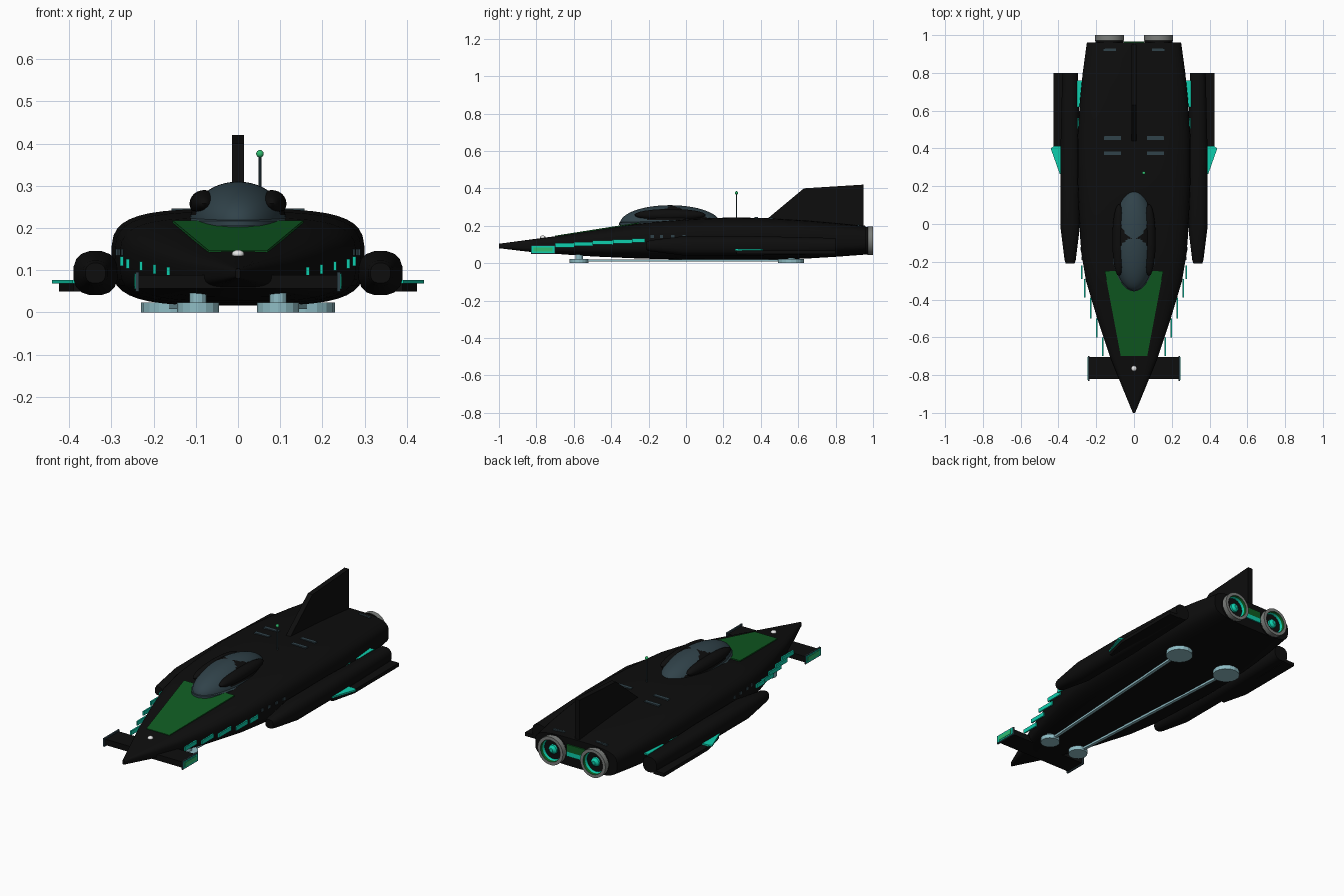
import bpy, bmesh, math
from mathutils import Matrix, Vector

if "Cube" in bpy.data.objects:
    bpy.data.objects.remove(bpy.data.objects["Cube"])


def material(name, r, g, b):
    m = bpy.data.materials.new(name)
    m.diffuse_color = (r, g, b, 1)
    m.use_nodes = True
    m.node_tree.nodes["Principled BSDF"].inputs["Base Color"].default_value = m.diffuse_color
    return m


BLACK = material("hull black", 0.004, 0.004, 0.004)
GREEN = material("panel green", 0.005, 0.105, 0.016)
BRIGHT = material("bright green", 0.03, 0.5, 0.16)
TEAL = material("teal glow", 0.004, 0.62, 0.42)
SLATE = material("slate glass", 0.03, 0.055, 0.068)
PALE = material("pale blue metal", 0.27, 0.5, 0.55)
GREY = material("nozzle grey", 0.2, 0.21, 0.2)
WHITE = material("white lamp", 0.85, 0.85, 0.85)


def finish(name, bm, mats, smooth=None):
    bmesh.ops.recalc_face_normals(bm, faces=bm.faces)
    me = bpy.data.meshes.new(name)
    bm.to_mesh(me)
    bm.free()
    for m in mats:
        me.materials.append(m)
    ob = bpy.data.objects.new(name, me)
    bpy.context.collection.objects.link(ob)
    if smooth:
        bpy.ops.object.select_all(action='DESELECT')
        ob.select_set(True)
        bpy.context.view_layer.objects.active = ob
        bpy.ops.object.shade_smooth_by_angle(angle=math.radians(smooth))
    return ob


def loft(name, rings, mats, smooth=35, band=lambda i: 0):
    """Skin a list of equal point rings and cap both ends."""
    bm = bmesh.new()
    rows = [[bm.verts.new(p) for p in r] for r in rings]
    n = len(rows[0])
    for i in range(len(rows) - 1):
        for j in range(n):
            k = (j + 1) % n
            f = bm.faces.new((rows[i][j], rows[i][k], rows[i + 1][k], rows[i + 1][j]))
            f.material_index = band(i)
    bm.faces.new(rows[0])
    bm.faces.new(rows[-1]).material_index = band(len(rows) - 1)
    return finish(name, bm, mats, smooth)


def ring(x, y, z, rx, rz, n, power=2.0):
    pts = []
    for j in range(n):
        a = 2 * math.pi * (j + 0.5) / n
        c, s = math.cos(a), math.sin(a)
        pts.append((x + rx * math.copysign(abs(c) ** (2 / power), c), y,
                    z + rz * math.copysign(abs(s) ** (2 / power), s)))
    return pts


def prism(name, base, shift, mat):
    """Extrude a polygon of 3D points along a vector."""
    s = Vector(shift)
    return loft(name, [base, [Vector(p) + s for p in base]], [mat], None)


def box(name, x, y, z, mat):
    base = [(x[0], y[0], z[0]), (x[1], y[0], z[0]), (x[1], y[1], z[0]), (x[0], y[1], z[0])]
    return prism(name, base, (0, 0, z[1] - z[0]), mat)


def ellipsoid(name, c, r, mats, seg=24, rule=None):
    bm = bmesh.new()
    bmesh.ops.create_uvsphere(bm, u_segments=seg, v_segments=seg // 2, radius=1,
                              matrix=Matrix.Translation(c) @ Matrix.Diagonal((*r, 1)))
    if rule:
        for f in bm.faces:
            f.material_index = rule(f.calc_center_median())
    return finish(name, bm, mats, 60)


def disc(name, x, y, z0, z1, r, n, mat):
    base = [(x + r * math.cos(2 * math.pi * i / n), y + r * math.sin(2 * math.pi * i / n), z0)
            for i in range(n)]
    return prism(name, base, (0, 0, z1 - z0), mat)


# Hull: y, half width, bottom, top
HULL = [(-1, .006, .08, .104), (-.85, .068, .062, .124), (-.7, .128, .05, .144),
        (-.5, .195, .036, .175), (-.3, .255, .027, .206), (-.15, .28, .022, .224),
        (.05, .292, .018, .238), (.25, .30, .016, .245), (.45, .30, .018, .241),
        (.65, .287, .025, .229), (.8, .272, .034, .216), (.96, .25, .046, .2)]
loft("hull", [ring(0, y, (a + b) / 2, w, (b - a) / 2, 40, 3.6) for y, w, a, b in HULL], [BLACK])

# Nose panel and lamp
prism("nose_panel", [(-.07, -.7, .141), (.07, -.7, .141), (.155, -.25, .212), (-.155, -.25, .212)],
      (0, 0, .006), GREEN)
ellipsoid("nose_lamp", (0, -.765, .138), (.015, .015, .01), [WHITE], 16)


# Canopy with two clear lobes framed in black
def canopy_rule(p):
    front = (p.x / .1) ** 2 + ((p.y + .215) / .14) ** 2 < 1
    rear = (p.x / .076) ** 2 + ((p.y - .055) / .13) ** 2 < 1
    return 0 if front or rear or p.z < .235 else 1


ellipsoid("canopy", (0, -.085, .212), (.115, .268, .098), [SLATE, BLACK], 64, canopy_rule)
loft("canopy_rim", [[(r * math.cos(t) * .122, -.085 + r * math.sin(t) * .272, z)
                     for t in [2 * math.pi * i / 40 for i in range(40)]]
                    for r, z in ((1, .205), (1, .217), (.93, .224))], [SLATE])

# Tail fin
prism("tail_fin", [(-.014, .42, .225), (-.014, .63, .4), (-.014, .95, .42), (-.014, .95, .17)],
      (.028, 0, 0), BLACK)

# Antenna
disc("antenna_mast", .052, .27, .23, .372, .0035, 8, SLATE)
ellipsoid("antenna_ball", (.052, .27, .376), (.009, .009, .009), [BRIGHT], 16)

# Panel between the nozzles
box("rear_panel_upper", (-.055, .055), (.95, .967), (.125, .165), GREEN)
box("rear_panel_lower", (-.055, .055), (.95, .967), (.1, .125), TEAL)

# Stepped side lights: x, y start, y end, z
LIGHTS = [(.165, -.7, -.6, .096), (.198, -.6, -.5, .102), (.23, -.5, -.39, .11),
          (.261, -.39, -.29, .115), (.276, -.29, -.22, .121)]

for s, side in ((-1, "left"), (1, "right")):
    def mbox(name, x, y, z, mat):
        box(f"{name}_{side}", sorted((s * x[0], s * x[1])), y, z, mat)

    # Side pod with its outer plate and glowing wedge
    loft(f"side_pod_{side}", [ring(s * .338, y, .093, r, r, 16, 2.5) for y, r in
         ((-.21, .024), (-.19, .03), (-.01, .053), (.35, .053), (.8, .042))], [BLACK])
    prism(f"pod_plate_{side}", [(s * .36, .27, .049), (s * .39, .27, .049), (s * .425, .41, .049),
                                (s * .425, .8, .049), (s * .36, .8, .049)], (0, 0, .019), BLACK)
    prism(f"pod_wedge_{side}", [(s * .37, .265, .068), (s * .393, .265, .068),
                                (s * .441, .4, .068), (s * .425, .412, .068),
                                (s * .37, .412, .068)], (0, 0, .009), TEAL)
    for y in (.2, .42, .62):
        mbox("pod_gap_light", (.27, .301), (y, y + .14), (.118, .126), TEAL)

    # Canard with lit end plate
    mbox("canard", (0, .238), (-.82, -.705), (.056, .088), BLACK)
    mbox("canard_end_plate", (.235, .243), (-.83, -.698), (.05, .096), SLATE)
    mbox("canard_end_frame", (.24, .245), (-.825, -.703), (.055, .092), TEAL)
    mbox("canard_end_light", (.241, .247), (-.815, -.713), (.062, .085), BRIGHT)

    # Stepped lights and small side ports
    for x, y0, y1, z in LIGHTS:
        mbox("side_light", (x - .004, x + .004), (y0, y1), (z - .011, z + .011), TEAL)
    for y, x in ((-.19, .277), (-.14, .283), (-.08, .287), (-.02, .291)):
        mbox("side_port", (x - .02, x), (y, y + .018), (.135, .15), SLATE)

    # Deck vents
    for y, z in ((.375, .2435), (.455, .2415)):
        mbox("deck_vent", (.068, .158), (y - .01, y + .01), (z - .006, z + .003), SLATE)
    mbox("tail_vent", (.095, .165), (.917, .928), (.195, .207), SLATE)

    # Nozzle: shell, rim, glowing bore and dark back
    loft(f"nozzle_{side}", [ring(s * .13, y, .12, r, r, 32) for y, r in
         ((.9, .066), (.968, .074), (.972, .077), (1, .077), (1, .06), (.985, .058),
          (.972, .054), (.97, .036))], [BLACK, GREY, TEAL, GREEN], 30,
         lambda i: (0, 0, 1, 1, 3, 2, 0, 0)[i])
    loft(f"nozzle_core_{side}", [ring(s * .13, y, .12, r, r, 12) for y, r in
         ((.968, .026), (.98, .024), (.992, .01))], [TEAL])

    # Landing pads joined by a rail
    disc(f"front_pad_{side}", s * .095, -.572, 0, .023, .05, 16, PALE)
    disc(f"rear_pad_{side}", s * .16, .562, 0, .023, .07, 16, PALE)
    for y, x in ((-.572, .095), (.562, .16)):
        disc(f"pad_post_{side}", s * x, y, .015, .06, .02, 12, PALE)
    prism(f"pad_rail_{side}", [(s * .087, -.57, .008), (s * .103, -.57, .008),
                               (s * .168, .56, .008), (s * .152, .56, .008)], (0, 0, .012), PALE)
    # Canopy side bulge
    ellipsoid(f"canopy_bulge_{side}", (s * .08, -.085, .258), (.035, .19, .032), [BLACK], 24)
